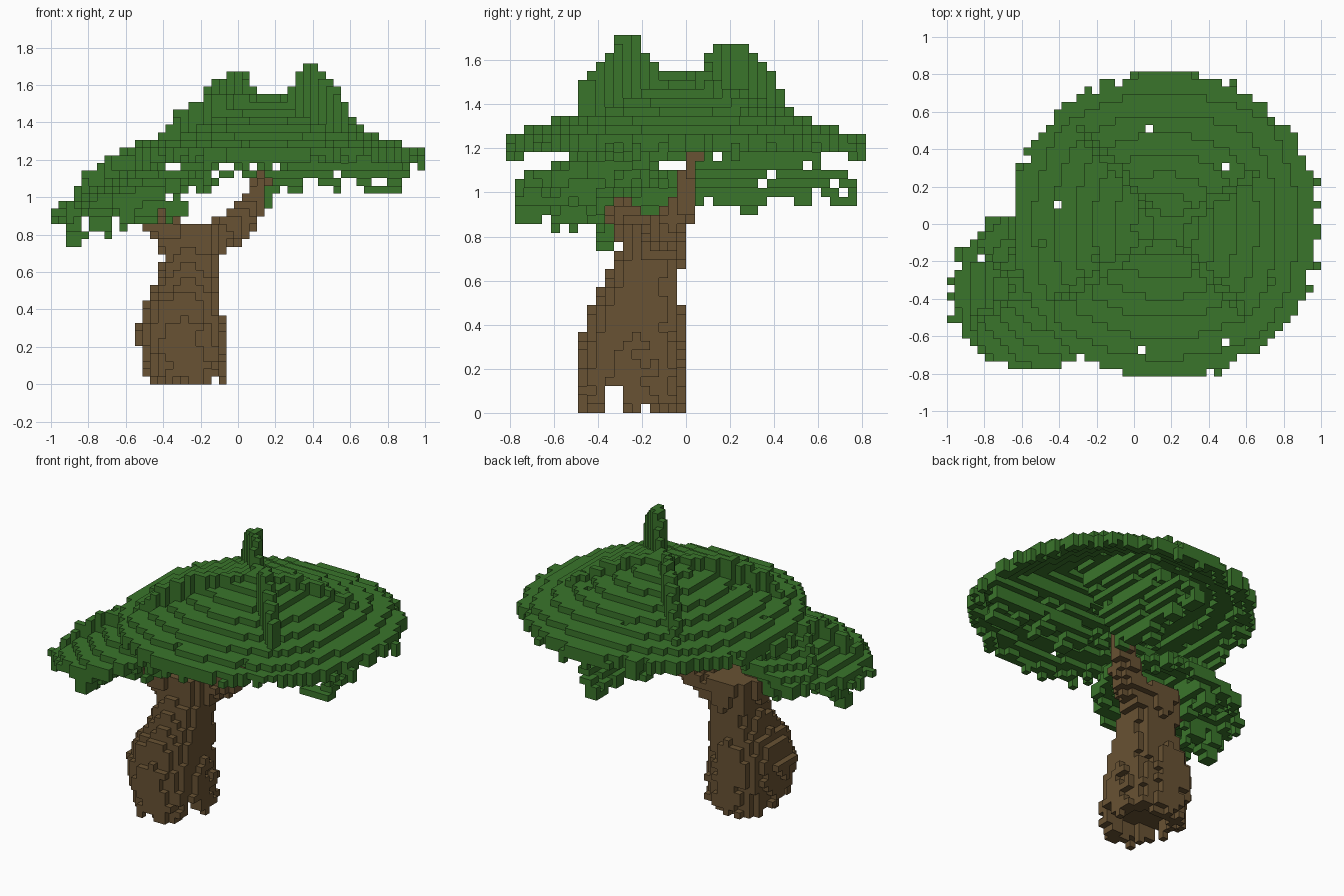
import bpy, bmesh, random
from math import hypot, floor
from mathutils import Vector

random.seed(4)
if "Cube" in bpy.data.objects:
    bpy.data.objects.remove(bpy.data.objects["Cube"])

V = 2 / 49                      # size of one block
NX, NY, NZ = 49, 40, 42         # blocks along each axis


def material(name, color):
    m = bpy.data.materials.new(name)
    m.use_nodes = True
    m.diffuse_color = color
    m.node_tree.nodes["Principled BSDF"].inputs["Base Color"].default_value = color
    return m


leaf = material("leaf green", (0.042, 0.178, 0.024, 1))
bark = material("bark brown", (0.14, 0.085, 0.033, 1))


def fill(rule):
    """All block cells whose centre satisfies the rule."""
    return {(i, j, k) for i in range(NX) for j in range(NY) for k in range(NZ)
            if rule((i + .5) * V - 1, (j + .5 - NY / 2) * V, (k + .5) * V)}


def lerp(points, t):
    """Straight-line interpolation of a list of rows keyed by the first value."""
    for a, b in zip(points, points[1:]):
        if a[0] <= t <= b[0]:
            f = (t - a[0]) / (b[0] - a[0])
            return [p + (q - p) * f for p, q in zip(a[1:], b[1:])]
    return None


def build(name, cells, mat):
    """Skin a set of cells with outward square faces."""
    bm = bmesh.new()
    verts = {}

    def vert(p):
        if p not in verts:
            verts[p] = bm.verts.new((p[0] * V - 1, (p[1] - NY / 2) * V, p[2] * V))
        return verts[p]

    for c in sorted(cells):
        for axis in range(3):
            for side in (0, 1):
                n = list(c)
                n[axis] += 2 * side - 1
                if tuple(n) in cells:
                    continue
                ring = []
                for a, b in ((0, 0), (1, 0), (1, 1), (0, 1)):
                    p = list(c)
                    p[axis] += side
                    p[(axis + 1) % 3] += a
                    p[(axis + 2) % 3] += b
                    ring.append(vert(tuple(p)))
                bm.faces.new(ring if side else ring[::-1])
    mesh = bpy.data.meshes.new(name)
    bm.to_mesh(mesh)
    bm.free()
    mesh.materials.append(mat)
    bpy.context.collection.objects.link(bpy.data.objects.new(name, mesh))


# Ragged noise shared by the leaf and root parts
ragged = {(i, j): random.random() for i in range(-60, 60) for j in range(-60, 60)}


def noise(a, b):
    return ragged[(floor(a / V), floor(b / V))]


# Trunk: height, centre x, radius x, centre y, radius y
TRUNK = [(0, -.28, .22, -.245, .25), (.12, -.28, .22, -.245, .25), (.3, -.31, .24, -.245, .25),
         (.42, -.3, .21, -.235, .22), (.52, -.27, .17, -.215, .185), (.6, -.26, .15, -.2, .165),
         (.72, -.25, .15, -.16, .145), (.85, -.24, .15, -.14, .145)]


def trunk(x, y, z):
    row = lerp(TRUNK, z)
    if not row:
        return False
    cx, rx, cy, ry = row
    d = (abs(x - cx) / rx) ** 2.3 + (abs(y - cy) / ry) ** 2.3
    if z < .12 and (d < .35 or -.38 < y < -.3):   # hollow between the roots
        return False
    if z < V and noise(x, y) < .4:
        return False
    return d < 1.04 - (.2 * noise(x + z, y - z) if z < .4 else 0)


def limb(path):
    """Rule for a tapering branch through points (x, y, z, radius)."""
    def rule(x, y, z):
        p = Vector((x, y, z))
        for a, b in zip(path, path[1:]):
            A, B = Vector(a[:3]), Vector(b[:3])
            f = min(1, max(0, (p - A).dot(B - A) / (B - A).length_squared))
            if (p - A.lerp(B, f)).length < a[3] + (b[3] - a[3]) * f:
                return True
        return False
    return rule


right_branch = limb([(-.14, -.13, .76, .1), (0, -.07, .86, .085), (.08, 0, .96, .065),
                     (.12, .03, 1.08, .05), (.14, .04, 1.2, .042)])
left_branch = limb([(-.3, -.17, .74, .11), (-.43, -.27, .88, .085), (-.66, -.34, .95, .045)])

# Main canopy: shallow roof trimmed to a ragged circle, thin and hollow below
CX, CY = .17, -.01
HOLES = [(.08, .51), (.4, .51), (.48, .31), (-.1, .31), (-.41, .1), (.73, -.06), (.73, -.31),
         (.48, -.63), (.04, -.67), (-.5, -.1), (-.17, -.06), (-.21, -.18), (-.82, -.18)]


def pierced(x, y):
    return any(max(abs(x - a), abs(y - b)) < V / 2 for a, b in HOLES)


def roof_height(cx, cy, top, tilt):
    """Height of a rounded pyramid, tilted along x."""
    def height(x, y):
        u, w = x - cx, y - cy
        return top - .38 * (.7 * hypot(u, w) + .3 * max(abs(u), abs(w))) + tilt * u
    return height


def shell(cx, cy, radius, rough, height):
    """Thin leafy roof with a ragged, drooping rim."""
    def rule(x, y, z):
        r = hypot(x - cx, y - cy)
        if r > radius + rough * noise(x, y) or pierced(x, y):
            return False
        h = height(x, y)
        depth = 1.25 * V if r < radius - .05 else (1.2 + 1.2 * noise(y, x)) * V
        return h - depth < z <= h
    return rule


dome_height = roof_height(CX, CY, 1.555, 0)
dome = shell(CX, CY, .8, .06, dome_height)

# Crossed leaf fins standing on the roof: distance along fin, top height
FIN_A = [(-.7, 1.35), (-.6, 1.43), (-.53, 1.54), (-.46, 1.6), (-.36, 1.65), (-.33, 1.69),
         (-.23, 1.69), (-.12, 1.57), (.14, 1.57), (.25, 1.63), (.31, 1.73), (.38, 1.73),
         (.43, 1.65), (.54, 1.57), (.62, 1.48)]
FIN_B = [(-.68, 1.36), (-.56, 1.47), (-.4, 1.54), (-.2, 1.57), (.15, 1.57), (.35, 1.5), (.62, 1.38)]


def roof_fin(profile, cx, cy, dx, dy, height):
    def rule(x, y, z):
        u, w = x - cx, y - cy
        row = lerp(profile, u * dx + w * dy)
        return bool(row) and abs(u * dy - w * dx) < .025 and height(x, y) - V < z < row[0]
    return rule


def sheet(axis, at, lean, start, end, low, high, holes=.08):
    """Ragged leaning sheet of leaves running along x (0) or y (1)."""
    def rule(x, y, z):
        t, off = (x, y) if axis == 0 else (y, x)
        if abs(off - at - lean * (z - low)) > V * .9 or not start < t < end:
            return False
        edge = low + 1.6 * V * noise(t, 0) ** 2
        return edge < z < high(x, y) and noise(t, z) > holes
    return rule


main_parts = [dome,
              roof_fin(FIN_A, CX, CY, .66, -.75, dome_height),
              roof_fin(FIN_B, CX, CY - .03, .84, .54, dome_height),
              sheet(0, -.28, .7, .18, .93, 1.03, dome_height),
              sheet(0, -.25, .7, -.3, .18, 1.09, dome_height),
              sheet(1, .09, .75, .03, .38, .91, dome_height, .04),
              sheet(1, .12, .75, .38, .62, .95, dome_height),
              sheet(1, .12, .75, .62, .78, .95, lambda x, y: 1.12)]

# Lower canopy: small tilted roof over the left branch, with its own crossed fins
LX, LY = -.56, -.36
lobe_height = roof_height(LX, LY, 1.19, .22)
CREST = [(-.32, 1.06), (-.25, 1.12), (-.12, 1.21), (.1, 1.23), (.3, 1.15)]
lobe_parts = [shell(LX, LY, .39, .07, lobe_height),
              roof_fin(CREST, LX - .04, LY, .7, -.71, lobe_height),
              roof_fin(CREST, LX - .04, LY, .84, .54, lobe_height),
              sheet(0, -.38, .4, -.92, -.68, .74, lobe_height),
              sheet(0, -.42, .4, -.68, -.25, .84, lobe_height),
              sheet(1, -.62, .4, -.78, .02, .82, lobe_height)]


def union(rules):
    return set().union(*(fill(r) for r in rules))


taken = set()
for name, rules, mat in (("trunk", [trunk], bark), ("right_branch", [right_branch], bark),
                         ("left_branch", [left_branch], bark),
                         ("main_canopy", main_parts, leaf), ("lower_canopy", lobe_parts, leaf)):
    cells = union(rules) - taken
    taken |= cells
    build(name, cells, mat)
